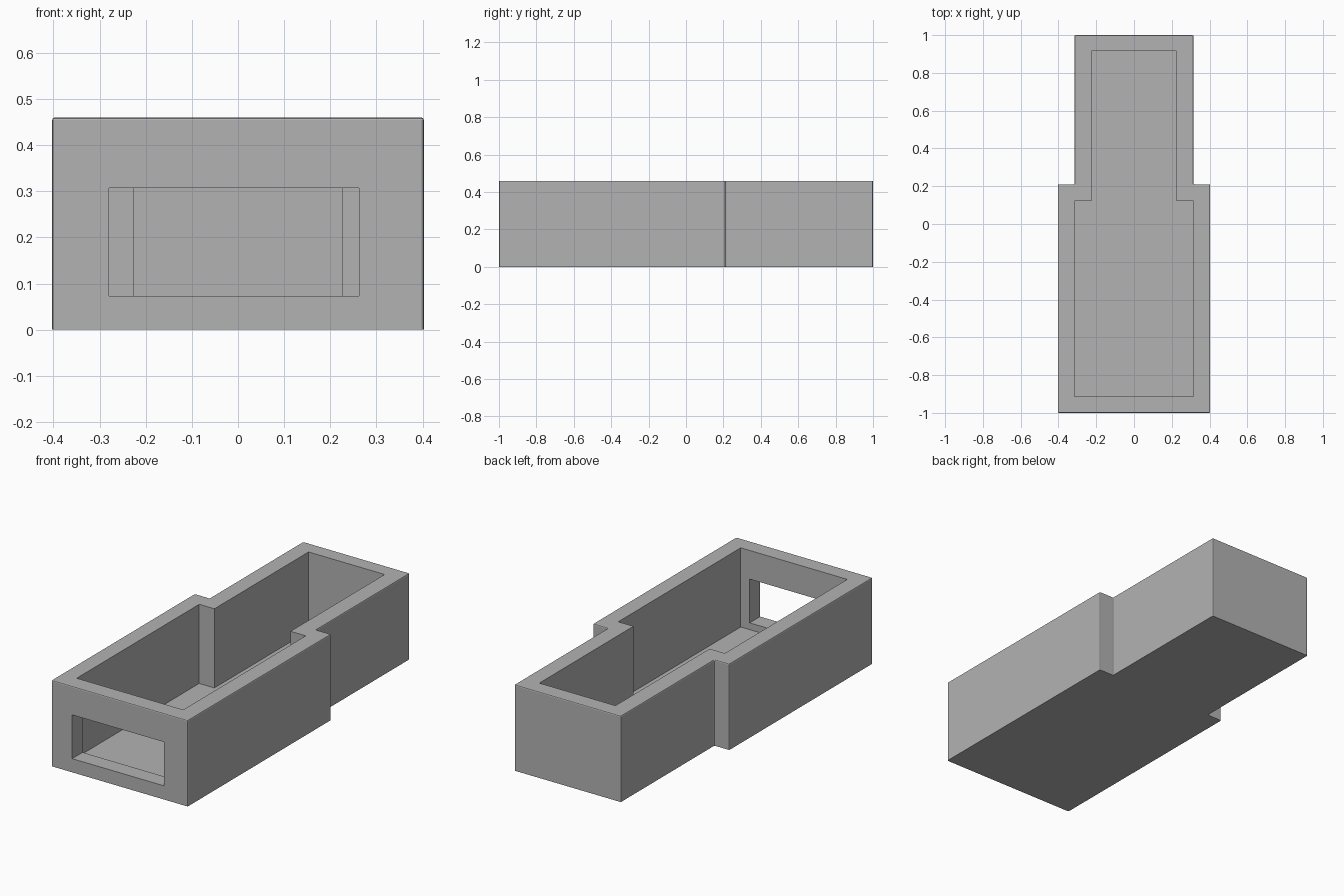
import bpy
import bmesh

cube = bpy.data.objects.get("Cube")
if cube:
    bpy.data.objects.remove(cube, do_unlink=True)

HEIGHT = 0.46
FLOOR = 0.037

grey = bpy.data.materials.new("plain grey")
grey.use_nodes = True
colour = (0.45, 0.45, 0.45, 1)
grey.diffuse_color = colour
grey.node_tree.nodes["Principled BSDF"].inputs["Base Color"].default_value = colour


def stepped_prism(name, wide, narrow, front, step, back, z0, z1, bevel=0):
    """Upright prism with a wide front part and a narrower back part."""
    half = [(wide, front), (wide, step), (narrow, step), (narrow, back)]
    outline = half + [(-x, y) for x, y in reversed(half)]
    bm = bmesh.new()
    base = bm.faces.new([bm.verts.new((x, y, z0)) for x, y in outline])
    ext = bmesh.ops.extrude_face_region(bm, geom=[base], use_keep_orig=True)
    for v in ext["geom"]:
        if isinstance(v, bmesh.types.BMVert):
            v.co.z = z1
    bmesh.ops.recalc_face_normals(bm, faces=bm.faces)
    if bevel:
        edges = [e for e in bm.edges if max(v.co.z for v in e.verts) > z0 + 0.01]
        bmesh.ops.bevel(bm, geom=edges, offset=bevel, segments=2,
                        profile=0.5, affect='EDGES')
    mesh = bpy.data.meshes.new(name)
    bm.to_mesh(mesh)
    bm.free()
    mesh.materials.append(grey)
    obj = bpy.data.objects.new(name, mesh)
    bpy.context.collection.objects.link(obj)
    return obj


def cut(target, cutter):
    """Subtract a cutter from the target and discard the cutter."""
    mod = target.modifiers.new("cut", 'BOOLEAN')
    mod.operation = 'DIFFERENCE'
    mod.solver = 'EXACT'
    mod.object = cutter
    bpy.context.view_layer.objects.active = target
    bpy.ops.object.modifier_apply(modifier=mod.name)
    bpy.data.objects.remove(cutter, do_unlink=True)


# Outer body with softened upright and top edges
body = stepped_prism("stepped_open_box", 0.403, 0.315, -1, 0.21, 1,
                     0, HEIGHT, bevel=0.006)

# Open-topped cavity that follows the outline
cavity = stepped_prism("cavity_cutter", 0.315, 0.225, -0.912, 0.122, 0.917,
                       FLOOR, HEIGHT + 0.2)
cut(body, cavity)

# Rectangular opening through the front wall
bpy.ops.mesh.primitive_cube_add(size=1, location=(-0.009, -0.96, 0.19))
opening = bpy.context.object
opening.name = "opening_cutter"
opening.scale = (0.542, 0.3, 0.234)
bpy.ops.object.transform_apply(location=False, rotation=False, scale=True)
opening.data.materials.append(grey)
cut(body, opening)
